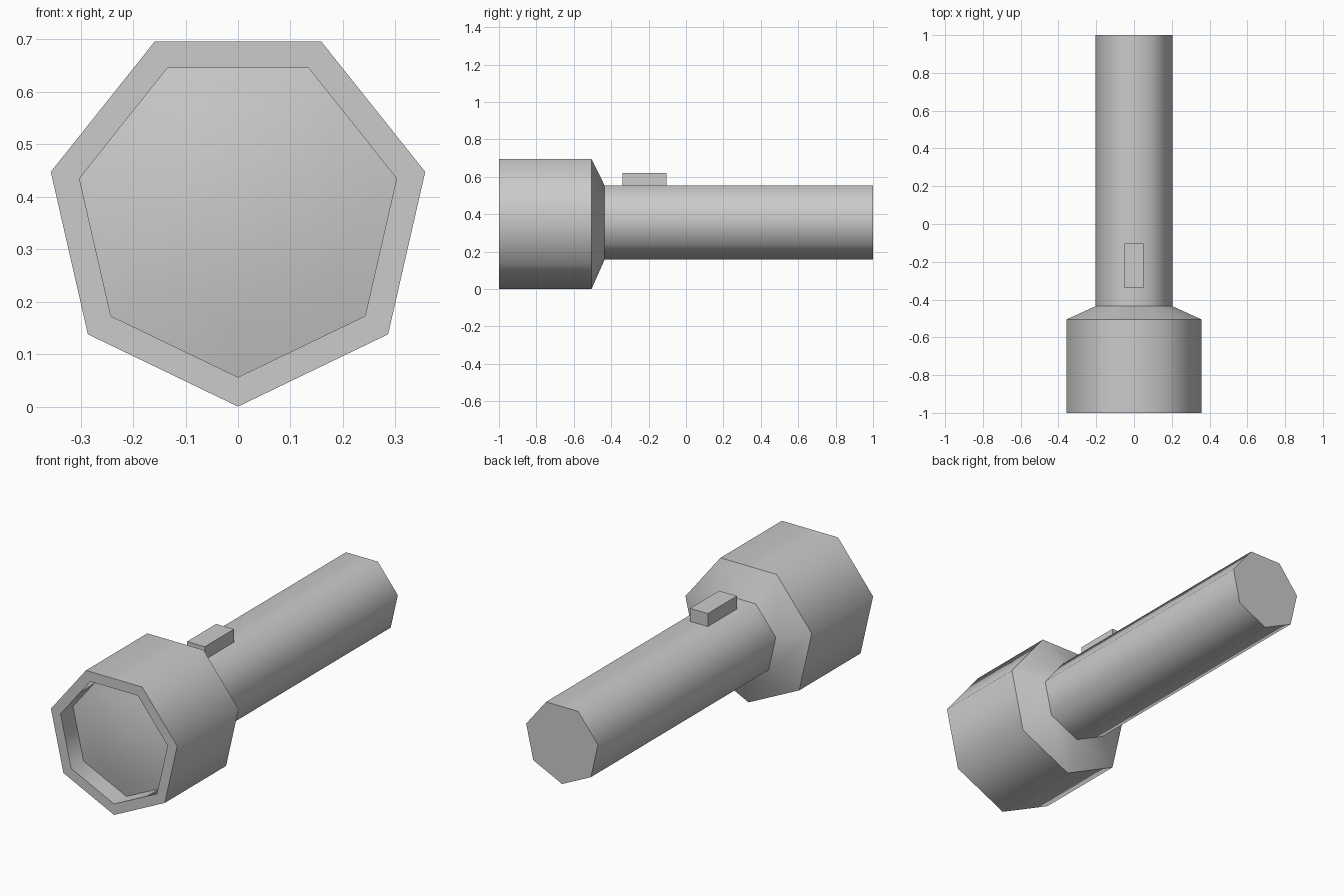
import bpy, bmesh, math
from mathutils import Vector

if "Cube" in bpy.data.objects:
    bpy.data.objects.remove(bpy.data.objects["Cube"])

SIDES = 7
AXIS_Z = 0.366
GREY = (0.6, 0.6, 0.6, 1)

grey = bpy.data.materials.new("plain grey")
grey.use_nodes = True
grey.diffuse_color = GREY
grey.node_tree.nodes["Principled BSDF"].inputs["Base Color"].default_value = GREY


def finish(name, bm):
    bmesh.ops.recalc_face_normals(bm, faces=bm.faces)
    mesh = bpy.data.meshes.new(name)
    bm.to_mesh(mesh)
    bm.free()
    mesh.materials.append(grey)
    obj = bpy.data.objects.new(name, mesh)
    bpy.context.collection.objects.link(obj)
    bpy.ops.object.select_all(action="DESELECT")
    obj.select_set(True)
    bpy.context.view_layer.objects.active = obj
    bpy.ops.object.shade_smooth_by_angle(angle=math.radians(58))
    return obj


def lathe(name, profile):
    """Sweep (radius, y) points around the torch axis, one corner pointing down."""
    bm = bmesh.new()
    rings = []
    for radius, y in profile:
        if radius == 0:
            rings.append([bm.verts.new((0, y, AXIS_Z))] * SIDES)
            continue
        ring = []
        for i in range(SIDES):
            a = math.tau * i / SIDES
            ring.append(bm.verts.new((radius * math.sin(a), y, AXIS_Z - radius * math.cos(a))))
        rings.append(ring)
    for r0, r1 in zip(rings, rings[1:]):
        for i in range(SIDES):
            j = (i + 1) % SIDES
            corners = list(dict.fromkeys((r0[i], r0[j], r1[j], r1[i])))
            bm.faces.new(corners)
    # Flat cap on the tail end
    if profile[-1][0] > 0:
        bm.faces.new(rings[-1])
    return finish(name, bm)


# Head, collar and handle in one sweep, starting at the domed lens
HOLE, LENS_Y, BULGE = 0.31, -0.9, 0.04
lens = [(HOLE * t, LENS_Y - BULGE * (1 - t * t)) for t in (0, 0.35, 0.7, 1)]
lathe("torch_body", lens + [
    (HOLE, -1), (0.366, -1), (0.366, -0.505), (0.208, -0.435), (0.208, 1)])

# Switch block on top of the handle
bm = bmesh.new()
bmesh.ops.create_cube(bm, size=1)
bmesh.ops.scale(bm, vec=Vector((0.1, 0.235, 0.12)), verts=bm.verts)
bmesh.ops.translate(bm, vec=Vector((0, -0.222, 0.56)), verts=bm.verts)
finish("switch", bm)
